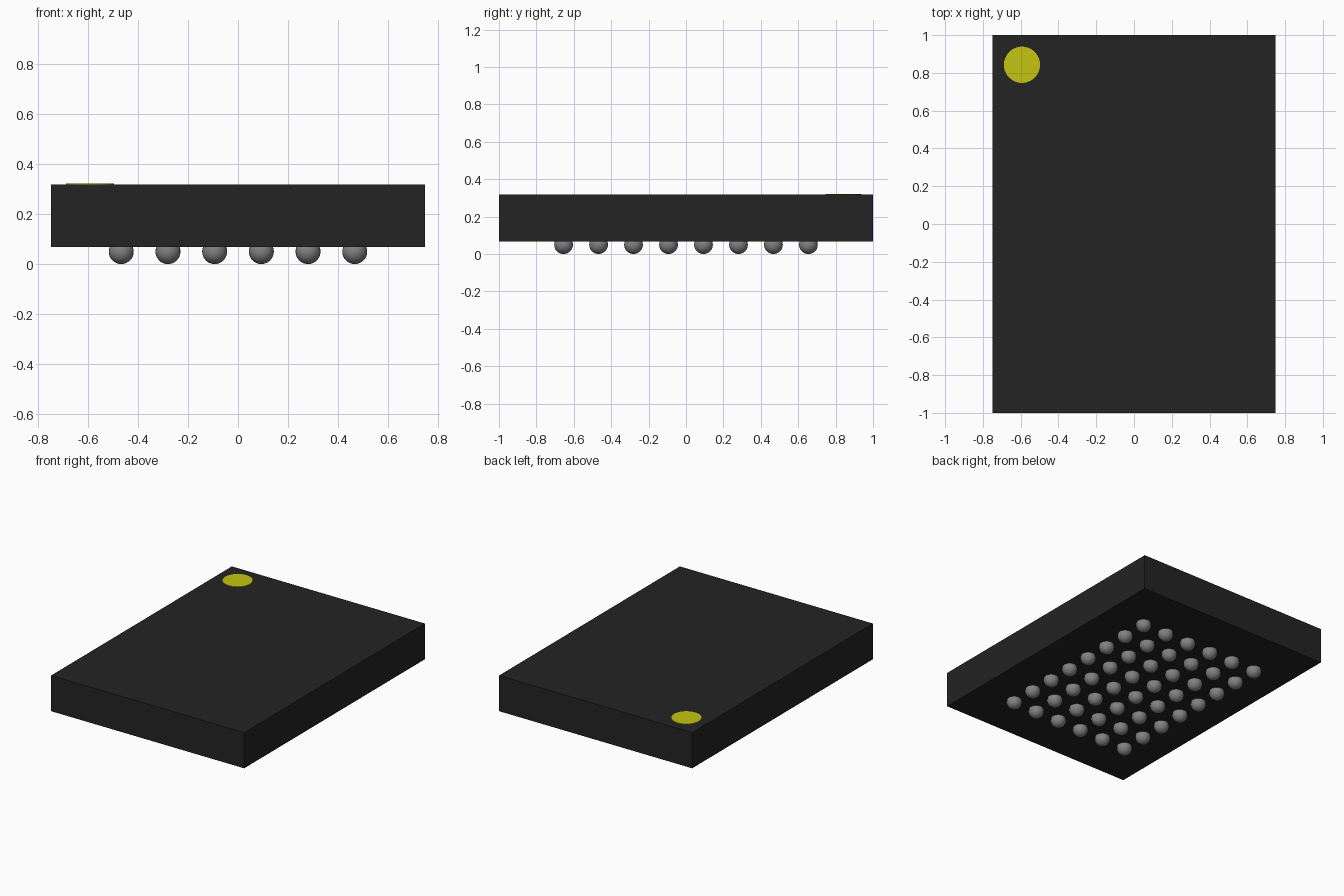
import bpy

cube = bpy.data.objects.get("Cube")
if cube:
    bpy.data.objects.remove(cube, do_unlink=True)


def make_material(name, rgb):
    mat = bpy.data.materials.new(name)
    mat.use_nodes = True
    color = (*rgb, 1.0)
    mat.diffuse_color = color
    mat.node_tree.nodes["Principled BSDF"].inputs["Base Color"].default_value = color
    return mat


def finish(name, mat):
    obj = bpy.context.object
    obj.name = name
    obj.data.name = name
    obj.data.materials.append(mat)
    return obj


black = make_material("black plastic", (0.017, 0.017, 0.017))
grey = make_material("solder grey", (0.22, 0.22, 0.22))
yellow = make_material("marker yellow", (0.56, 0.56, 0.006))

BOTTOM, TOP = 0.068, 0.318
PITCH, RADIUS = 0.187, 0.05
COLUMNS, ROWS = 6, 8

# Package body
bpy.ops.mesh.primitive_cube_add(size=1, location=(0, 0, (BOTTOM + TOP) / 2))
body = finish("package_body", black)
body.scale = (1.496, 2.0, TOP - BOTTOM)
bpy.ops.object.transform_apply(location=False, rotation=False, scale=True)

# Corner marker disc
bpy.ops.mesh.primitive_cylinder_add(
    vertices=48, radius=0.096, depth=0.008, location=(-0.593, 0.843, TOP))
finish("corner_marker", yellow)

# Grid of solder balls sharing one mesh
bpy.ops.mesh.primitive_uv_sphere_add(segments=24, ring_count=16, radius=RADIUS)
first = finish("solder_ball", grey)
bpy.ops.object.shade_smooth()
for col in range(COLUMNS):
    for row in range(ROWS):
        ball = first
        if col or row:
            ball = first.copy()
            ball.name = f"solder_ball_{col + 1}_{row + 1}"
            bpy.context.collection.objects.link(ball)
        ball.location = ((col - (COLUMNS - 1) / 2) * PITCH,
                         (row - (ROWS - 1) / 2) * PITCH, RADIUS)
